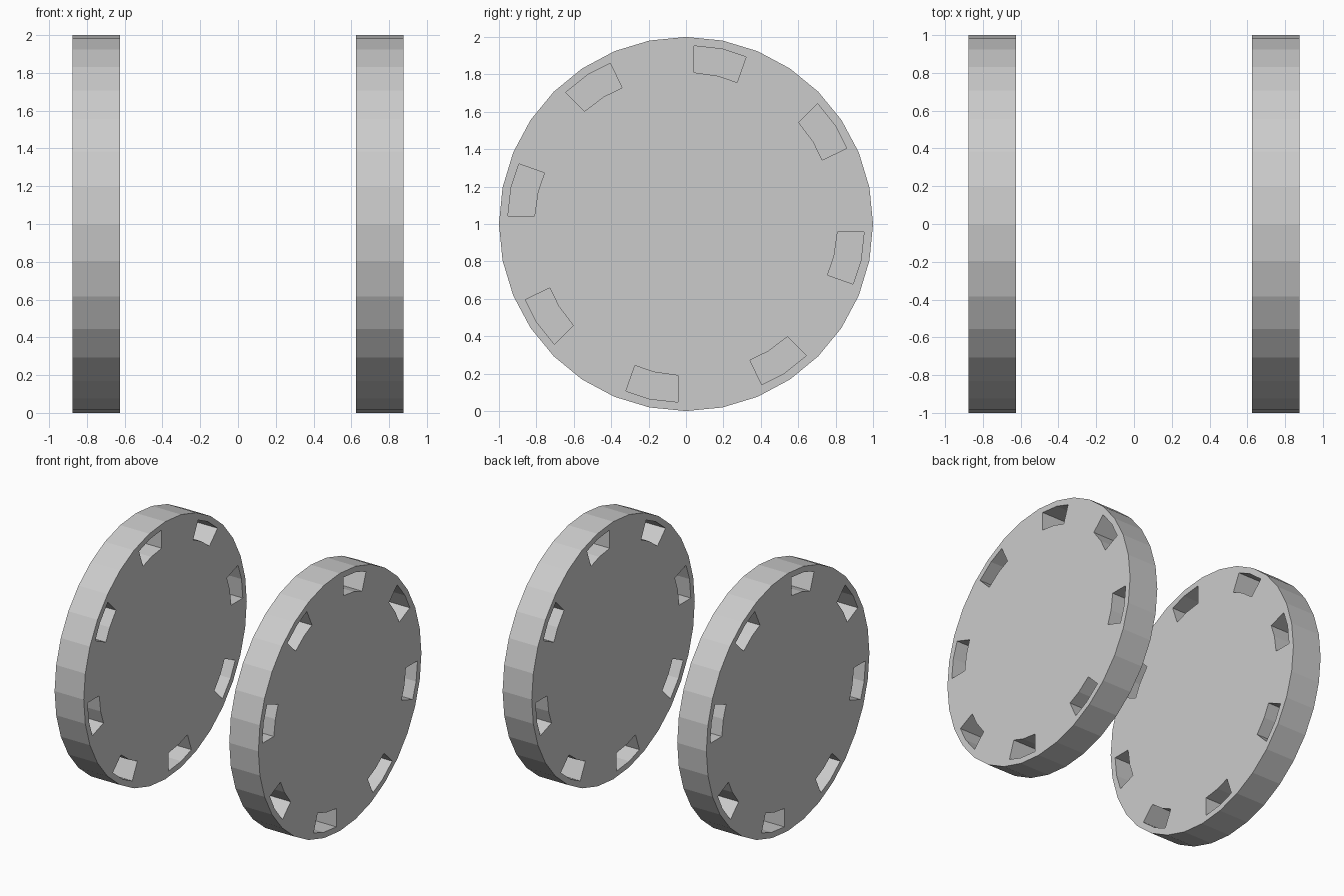
import bpy
from math import sin, cos, pi, radians

if "Cube" in bpy.data.objects:
    bpy.data.objects.remove(bpy.data.objects["Cube"])

SIDES, HOLES = 32, 8

# Outline of one slot: two-segment arcs, near the rim
SLOT = [(0.043, 0.952), (0.197, 0.935), (0.321, 0.893),
        (0.273, 0.757), (0.171, 0.792), (0.043, 0.810)]


def turn(p, a):
    """Rotate a 2D point clockwise by a."""
    return (p[0] * cos(a) + p[1] * sin(a), p[1] * cos(a) - p[0] * sin(a))


def add_loop(curve, pts):
    s = curve.splines.new('POLY')
    s.points.add(len(pts) - 1)
    for p, (u, v) in zip(s.points, pts):
        p.co = (u, v, 0, 1)
    s.use_cyclic_u = True


def wheel(name, x, heading):
    curve = bpy.data.curves.new(name, 'CURVE')
    curve.dimensions = '2D'
    curve.fill_mode = 'BOTH'
    curve.extrude = 0.125
    # Rim, then the slots cut through the disc
    add_loop(curve, [turn((0, 1), 2 * pi * i / SIDES) for i in range(SIDES)])
    for k in range(HOLES):
        add_loop(curve, [turn(p, 2 * pi * k / HOLES) for p in SLOT])
    ob = bpy.data.objects.new(name, curve)
    bpy.context.collection.objects.link(ob)
    ob.location = (x, 0, 1)
    ob.rotation_euler = (radians(90), 0, radians(heading))
    # Turn the profile into a flat-shaded mesh
    bpy.ops.object.select_all(action='DESELECT')
    ob.select_set(True)
    bpy.context.view_layer.objects.active = ob
    bpy.ops.object.convert(target='MESH')
    bpy.ops.object.shade_flat()


# The pair: the left disc is the right one turned half round
wheel("right_wheel", 0.75, 90)
wheel("left_wheel", -0.75, 270)
